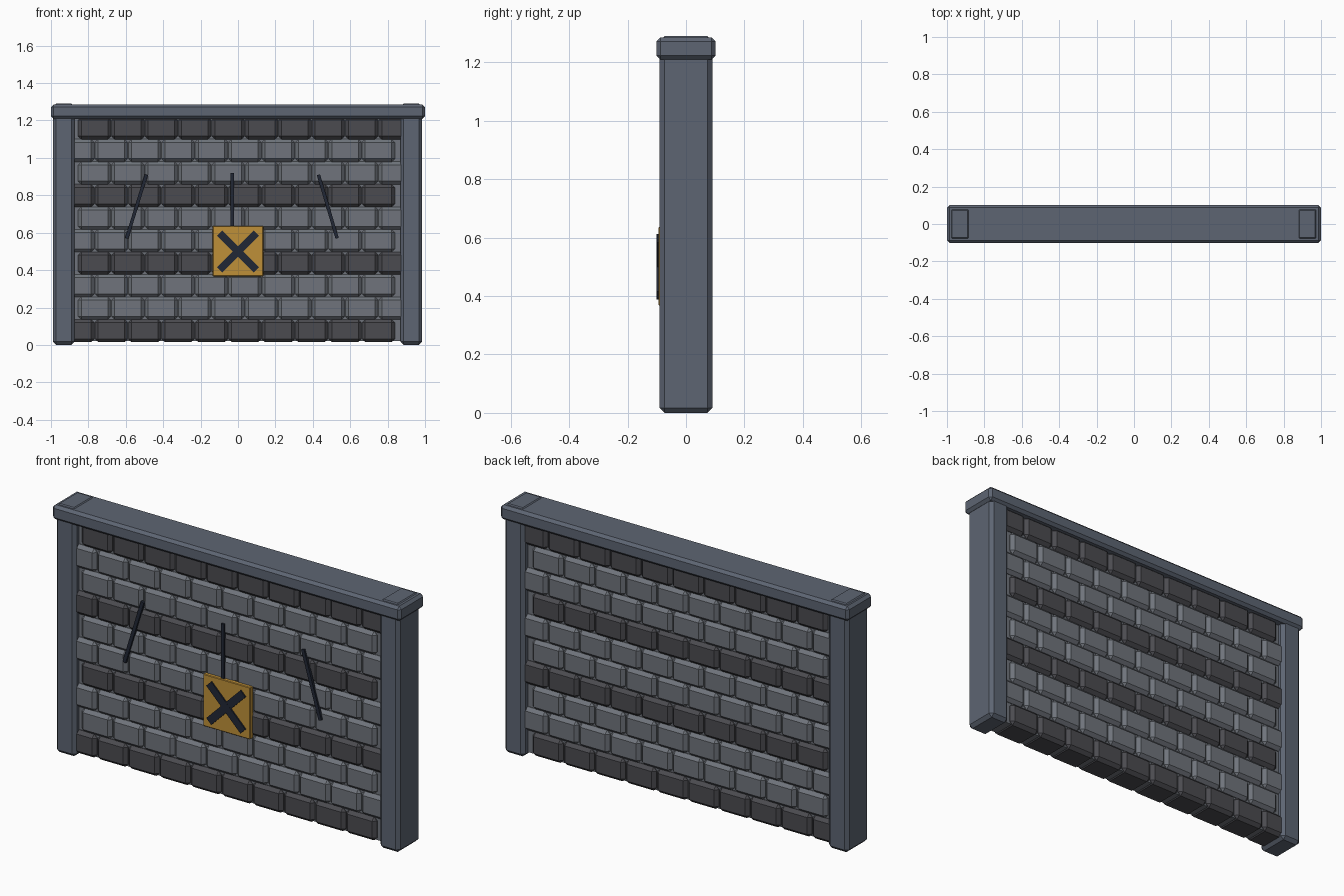
import bpy, bmesh, math
from mathutils import Matrix, Vector

if "Cube" in bpy.data.objects:
    bpy.data.objects.remove(bpy.data.objects["Cube"])


def material(name, rgb):
    m = bpy.data.materials.new(name)
    m.diffuse_color = (*rgb, 1)
    m.use_nodes = True
    m.node_tree.nodes["Principled BSDF"].inputs["Base Color"].default_value = m.diffuse_color
    return m


slate = material("slate_trim", (0.11, 0.13, 0.17))
light = material("light_stone", (0.16, 0.175, 0.20))
dark = material("dark_stone", (0.07, 0.07, 0.08))
gold = material("gold_paint", (0.52, 0.28, 0.04))
ink = material("dark_ink", (0.015, 0.02, 0.035))


def add_block(bm, center, size, chamfer=0.0, angle=0.0):
    """Append one chamfered block, optionally turned about y."""
    part = bmesh.new()
    bmesh.ops.create_cube(part, size=1)
    bmesh.ops.scale(part, vec=size, verts=part.verts)
    if chamfer:
        bmesh.ops.bevel(part, geom=part.edges[:], offset=chamfer, segments=1,
                        affect='EDGES', profile=0.5)
    part.transform(Matrix.Translation(center) @ Matrix.Rotation(angle, 4, 'Y'))
    tmp = bpy.data.meshes.new("tmp")
    part.to_mesh(tmp)
    part.free()
    bm.from_mesh(tmp)
    bpy.data.meshes.remove(tmp)


def build(name, mat, blocks):
    bm = bmesh.new()
    for b in blocks:
        add_block(bm, *b)
    me = bpy.data.meshes.new(name)
    bm.to_mesh(me)
    bm.free()
    me.materials.append(mat)
    ob = bpy.data.objects.new(name, me)
    bpy.context.collection.objects.link(ob)
    return ob


def strip(a, b, width, y, depth):
    """Block running between two (x, z) points on the wall face."""
    dx, dz = b[0] - a[0], b[1] - a[1]
    mid = ((a[0] + b[0]) / 2, y, (a[1] + b[1]) / 2)
    return (mid, (width, depth, math.hypot(dx, dz)), 0, math.atan2(dx, dz))


# End posts, poking slightly through the cap
for side, x in (("left", -0.931), ("right", 0.927)):
    build(side + "_post", slate, [((x, 0, 0.645), (0.116, 0.18, 1.29), 0.017)])

# Cap beam along the top
build("cap_beam", slate, [((0, 0, 1.247), (2.0, 0.203, 0.076), 0.014)])

# Mortar core behind the stones
build("mortar_core", light, [((0, 0, 0.615), (1.80, 0.11, 1.19))])

# Staggered stone courses, every third one dark
pitch, course = 0.1785, 0.1204
for row in range(10):
    start = -0.945 if row % 2 == 0 else -0.856
    z = 0.076 + row * course
    build(f"stone_course_{row + 1}", dark if row % 3 == 0 else light,
          [((start + (i + 0.5) * pitch, 0, z),
            (pitch - 0.003, 0.15, course + 0.001), 0.017) for i in range(10)])

# Thin cracks on the front face
for name, a, b in (("left_crack", (-0.595, 0.57), (-0.49, 0.91)),
                   ("middle_crack", (-0.03, 0.57), (-0.03, 0.92)),
                   ("right_crack", (0.53, 0.57), (0.43, 0.91))):
    build(name, ink, [strip(a, b, 0.018, -0.078, 0.014)])

# Warning plaque with a crossed mark
build("plaque", gold, [((0, -0.081, 0.502), (0.27, 0.025, 0.27), 0.003)])
r = 0.098
build("cross_mark", ink, [strip((-r, 0.5 - r), (r, 0.5 + r), 0.04, -0.095, 0.01),
                          strip((-r, 0.5 + r), (r, 0.5 - r), 0.04, -0.095, 0.011)])
